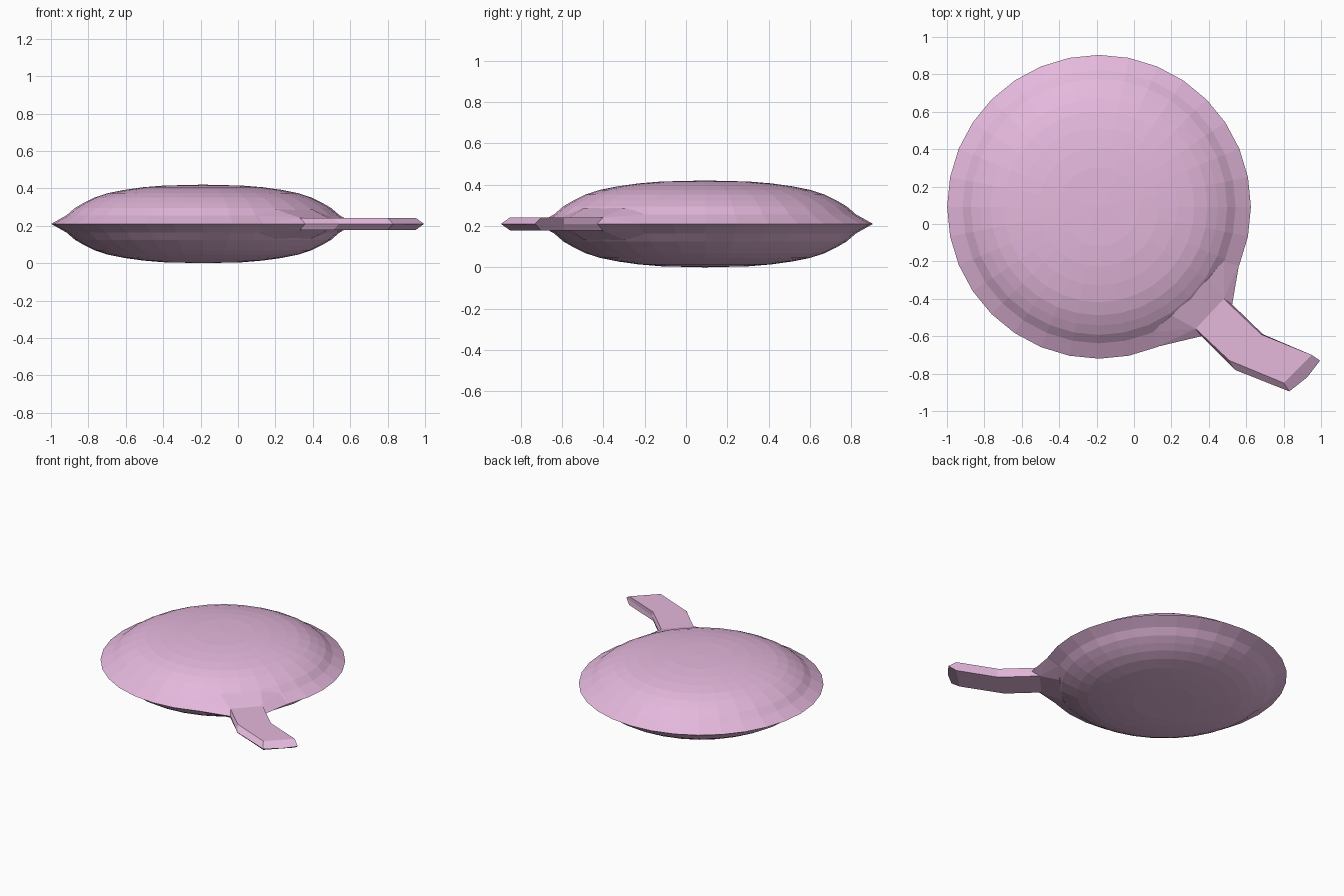
import bpy, bmesh
from math import cos, sin, radians
from mathutils import Vector

if "Cube" in bpy.data.objects:
    bpy.data.objects.remove(bpy.data.objects["Cube"])

CX, CY, MID = -0.187, 0.092, 0.21
SEG = 32
mat = bpy.data.materials.new("pink")
mat.diffuse_color = (0.78, 0.48, 0.72, 1)
mat.use_nodes = True
mat.node_tree.nodes["Principled BSDF"].inputs["Base Color"].default_value = mat.diffuse_color


def finish(bm, name):
    bmesh.ops.recalc_face_normals(bm, faces=bm.faces)
    me = bpy.data.meshes.new(name)
    bm.to_mesh(me)
    bm.free()
    me.materials.append(mat)
    ob = bpy.data.objects.new(name, me)
    bpy.context.collection.objects.link(ob)
    return ob


def polar(r, deg, h):
    a = radians(deg)
    return Vector((CX + r * cos(a), CY + r * sin(a), MID + h))


# lens-shaped body: upper half profile (radius, height), mirrored below
half = [(0.21, 0.205), (0.32, 0.196), (0.42, 0.182), (0.51, 0.164),
        (0.58, 0.141), (0.635, 0.114), (0.685, 0.085), (0.73, 0.046)]
profile = half + [(0.812, 0.0)] + [(r, -h) for r, h in reversed(half)]
bm = bmesh.new()
rings = [[bm.verts.new(polar(r, 360 * i / SEG, h)) for i in range(SEG)]
         for r, h in profile]
for a, b in zip(rings, rings[1:]):
    for i in range(SEG):
        j = (i + 1) % SEG
        bm.faces.new((a[i], a[j], b[j], b[i]))
for ring, h in ((rings[0], 0.21), (rings[-1], -0.21)):
    pole = bm.verts.new((CX, CY, MID + h))
    for i in range(SEG):
        bm.faces.new((ring[i], ring[(i + 1) % SEG], pole))
finish(bm, "body")

# bent handle: per station, flat-face corners and ridge corners on each side
T = 0.032
stations = [  # left face, left ridge, right ridge, right face
    ((0.48, -0.40), (0.525, -0.43), (0.36, -0.60), (0.33, -0.56)),
    ((0.68, -0.59), (0.69, -0.59), (0.54, -0.78), (0.51, -0.73)),
    ((0.95, -0.70), (0.995, -0.73), (0.83, -0.895), (0.80, -0.85)),
]


def section(s):
    lf, lr, rr, rf = s
    return [Vector((*lf, MID + T)), Vector((*lr, MID)), Vector((*lf, MID - T)),
            Vector((*rf, MID - T)), Vector((*rr, MID)), Vector((*rf, MID + T))]


bm = bmesh.new()
secs = [[bm.verts.new(p) for p in section(s)] for s in stations]
for a, b in zip(secs, secs[1:]):
    for i in range(6):
        j = (i + 1) % 6
        bm.faces.new((a[i], a[j], b[j], b[i]))
bm.faces.new(secs[0])
# pointed tip with a slightly bowed ridge
tip = bm.verts.new((0.925, -0.82, MID))
e = secs[-1]
bm.faces.new((e[0], e[1], tip, e[4], e[5]))
bm.faces.new((e[1], e[2], e[3], e[4], tip))
finish(bm, "handle")

# neck flaring from the rim into the handle
pts = section(stations[0])
for side in (-1, 1):
    pts.append(polar(0.81, -45 + side * 22.5, 0))
    for s in (-1, 1):
        pts.append(polar(0.725, -45 + side * 22.5, s * 0.046))
        pts.append(polar(0.70, -45 + side * 11.25, s * 0.078))
bm = bmesh.new()
verts = [bm.verts.new(p) for p in pts]
res = bmesh.ops.convex_hull(bm, input=verts)
loose = [v for v in bm.verts if not v.link_faces]
bmesh.ops.delete(bm, geom=loose, context='VERTS')
finish(bm, "neck")
